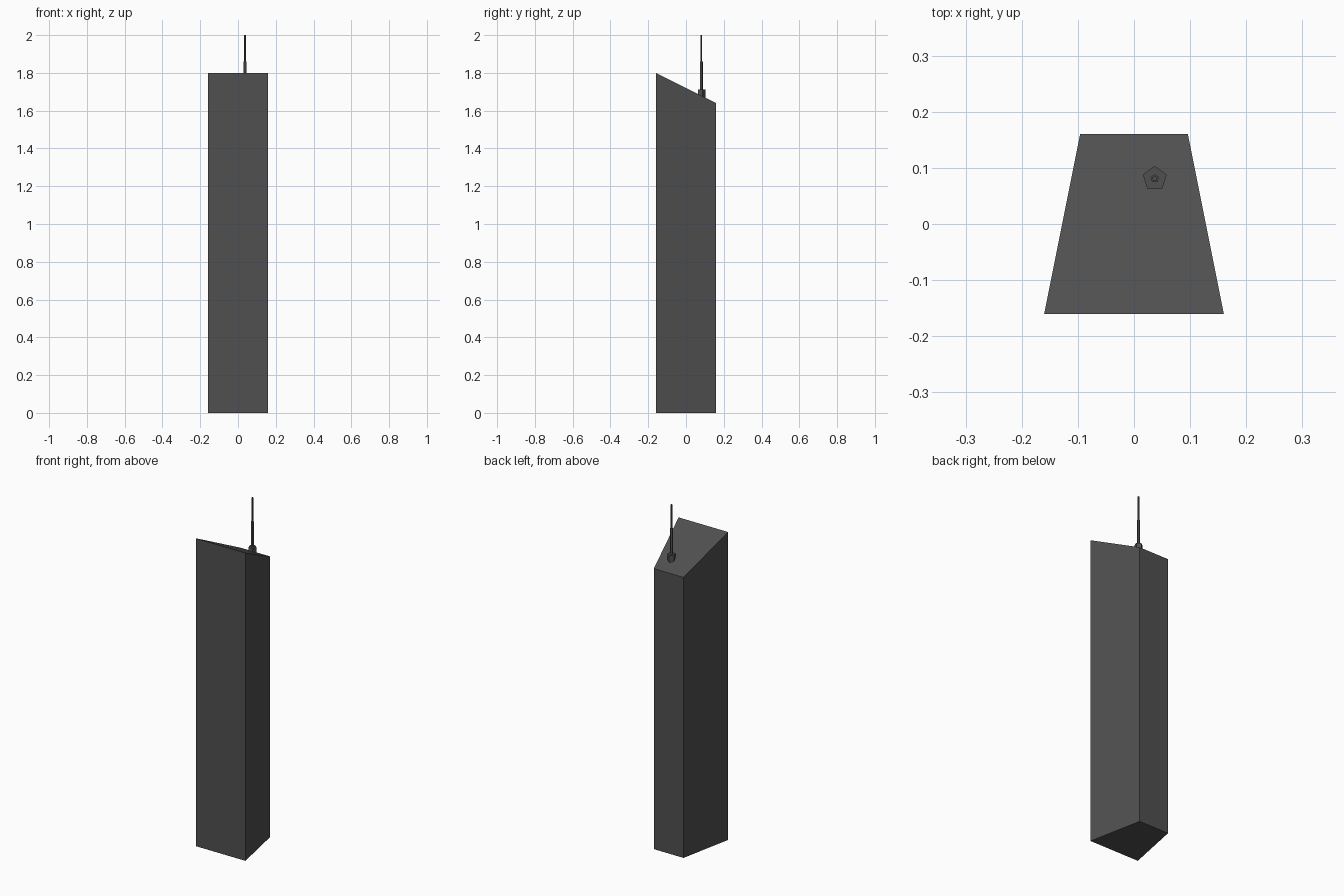
import bpy, bmesh, math

if "Cube" in bpy.data.objects:
    bpy.data.objects.remove(bpy.data.objects["Cube"])

dark = bpy.data.materials.new("dark_grey")
dark.diffuse_color = (0.08, 0.08, 0.08, 1)
dark.use_nodes = True
dark.node_tree.nodes["Principled BSDF"].inputs["Base Color"].default_value = dark.diffuse_color


def loft(name, rings):
    """Closed flat-shaded solid skinned through rings of equal point count."""
    bm = bmesh.new()
    loops = [[bm.verts.new(p) for p in ring] for ring in rings]
    n = len(loops[0])
    for a, b in zip(loops, loops[1:]):
        for i in range(n):
            j = (i + 1) % n
            bm.faces.new((a[i], a[j], b[j], b[i]))
    bm.faces.new(loops[0][::-1])
    bm.faces.new(loops[-1])
    bmesh.ops.recalc_face_normals(bm, faces=bm.faces)
    mesh = bpy.data.meshes.new(name)
    bm.to_mesh(mesh)
    bm.free()
    mesh.materials.append(dark)
    obj = bpy.data.objects.new(name, mesh)
    bpy.context.collection.objects.link(obj)
    return obj


def roof_z(y):
    return 1.72 - 0.5 * y


def pentagon(r, z):
    """Five-sided ring on the antenna axis, one corner towards the back."""
    angles = [math.pi / 2 + i * math.tau / 5 for i in range(5)]
    return [(0.037 + r * math.cos(a), 0.081 + r * math.sin(a), z) for a in angles]


# Tower shaft: trapezoid plan with a roof sloping down to the back
plan = [(-0.16, -0.16), (0.16, -0.16), (0.096, 0.16), (-0.096, 0.16)]
loft("tower", [[(x, y, 0) for x, y in plan],
               [(x, y, roof_z(y)) for x, y in plan]])

# Antenna: base block, lower mast and thin upper mast
for name, r, z0, z1 in [("antenna_base", 0.0225, 1.66, 1.712),
                        ("antenna_lower_mast", 0.008, 1.70, 1.86),
                        ("antenna_upper_mast", 0.005, 1.85, 2.0)]:
    loft(name, [pentagon(r, z0), pentagon(r, z1)])
